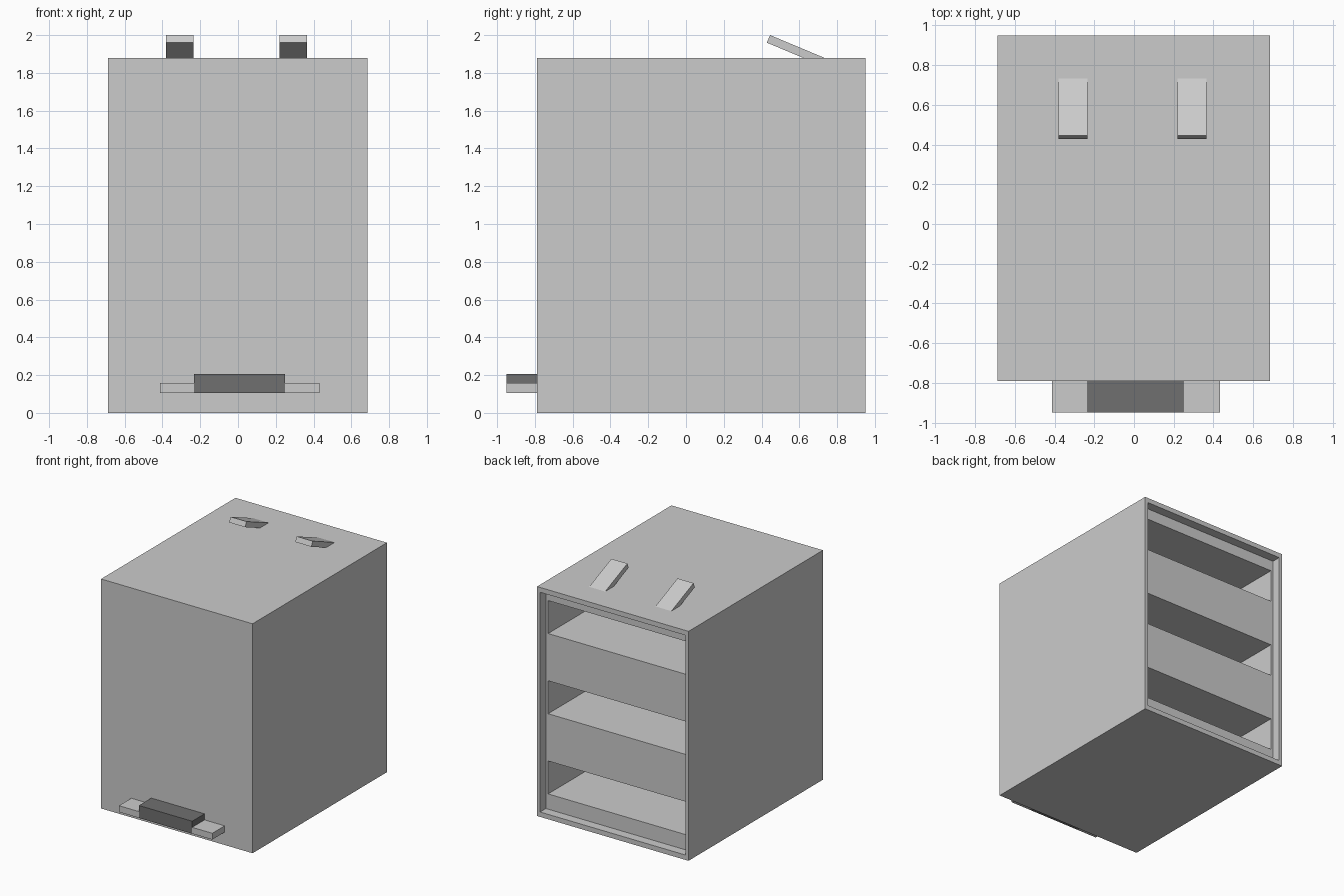
import bpy, bmesh

if "Cube" in bpy.data.objects:
    bpy.data.objects.remove(bpy.data.objects["Cube"])


def prism(name, profile, x0, x1):
    """Extrude a closed (y, z) profile from x0 to x1."""
    bm = bmesh.new()
    face = bm.faces.new([bm.verts.new((x0, y, z)) for y, z in profile])
    ext = bmesh.ops.extrude_face_region(bm, geom=[face])
    moved = [v for v in ext["geom"] if isinstance(v, bmesh.types.BMVert)]
    bmesh.ops.translate(bm, vec=(x1 - x0, 0, 0), verts=moved)
    bmesh.ops.recalc_face_normals(bm, faces=bm.faces)
    mesh = bpy.data.meshes.new(name)
    bm.to_mesh(mesh)
    bm.free()
    obj = bpy.data.objects.new(name, mesh)
    bpy.context.collection.objects.link(obj)
    return obj


def box(name, x, y, z):
    return prism(name, [(y[0], z[0]), (y[1], z[0]), (y[1], z[1]), (y[0], z[1])], *x)


def cut(target, cutter):
    mod = target.modifiers.new("cut", "BOOLEAN")
    mod.operation = "DIFFERENCE"
    mod.solver = "EXACT"
    mod.object = cutter
    bpy.context.view_layer.objects.active = target
    bpy.ops.object.modifier_apply(modifier=mod.name)
    bpy.data.objects.remove(cutter)


# Cabinet with a shallow recess in the back
cabinet = box("cabinet", (-0.688, 0.685), (-0.79, 0.95), (0, 1.88))
cut(cabinet, box("recess_cutter", (-0.66, 0.657), (0.875, 1.1), (0.04, 1.84)))

# Three deep compartments behind the recess
for i in range(3):
    z = 0.165 + i * 0.657
    cut(cabinet, box("compartment_cutter", (-0.64, 0.637), (-0.72, 1.0), (z, z + 0.27)))

# Tilted tabs on the top
tab_profile = [(0.445, 2.0), (0.428, 1.96), (0.638, 1.872), (0.718, 1.872), (0.732, 1.88)]
for side, x in (("left", -0.38), ("right", 0.22)):
    prism("top_tab_" + side, tab_profile, x, x + 0.145)

# Front ledge with a dark block in the middle
box("ledge_left", (-0.414, -0.233), (-0.95, -0.79), (0.105, 0.157))
box("ledge_right", (0.25, 0.432), (-0.95, -0.79), (0.105, 0.157))
block = box("ledge_block", (-0.233, 0.25), (-0.95, -0.79), (0.105, 0.207))
dark = bpy.data.materials.new("dark_grey")
dark.diffuse_color = (0.16, 0.16, 0.16, 1)
dark.use_nodes = True
dark.node_tree.nodes["Principled BSDF"].inputs["Base Color"].default_value = dark.diffuse_color
block.data.materials.append(dark)
